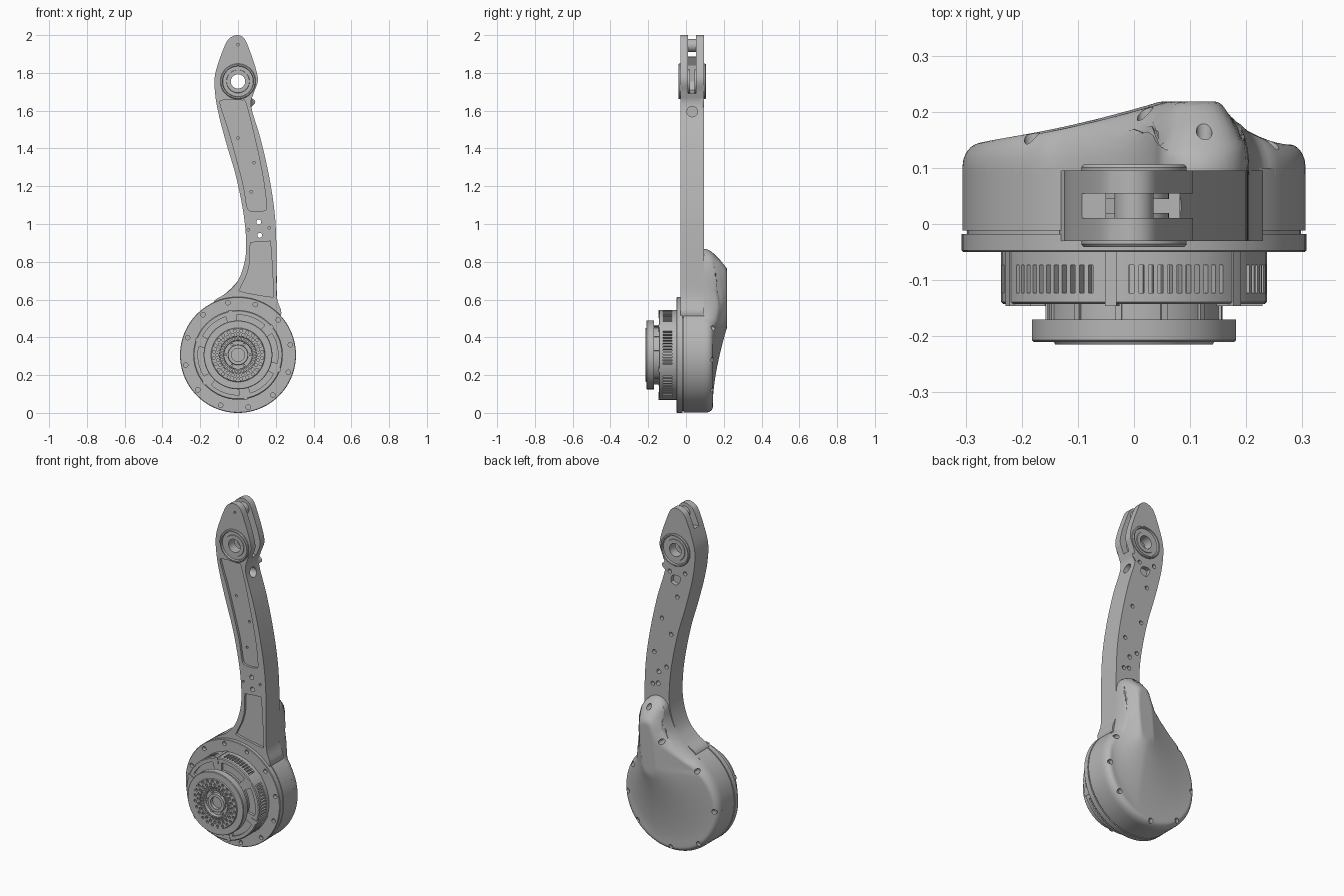
import bpy, bmesh
from math import sin, cos, pi, radians, sqrt
from mathutils import Vector

if "Cube" in bpy.data.objects:
    bpy.data.objects.remove(bpy.data.objects["Cube"])

grey = bpy.data.materials.new("grey_metal")
grey.use_nodes = True
grey.diffuse_color = (0.47, 0.47, 0.47, 1)
grey.node_tree.nodes["Principled BSDF"].inputs["Base Color"].default_value = grey.diffuse_color
parts = []
HUB = (0, 0.307)      # wheel axis (x, z)
PIVOT = (0, 1.755)    # upper bearing axis


def finish(name, bm, cutter=False):
    bmesh.ops.remove_doubles(bm, verts=bm.verts, dist=1e-5)
    bmesh.ops.recalc_face_normals(bm, faces=bm.faces)
    mesh = bpy.data.meshes.new(name)
    bm.to_mesh(mesh)
    bm.free()
    ob = bpy.data.objects.new(name, mesh)
    bpy.context.collection.objects.link(ob)
    if cutter:
        ob.hide_render = True
    else:
        mesh.materials.append(grey)
        parts.append(ob)
    return ob


def add_prism(bm, outline, y0, y1):
    a = [bm.verts.new((x, y0, z)) for x, z in outline]
    b = [bm.verts.new((x, y1, z)) for x, z in outline]
    bm.faces.new(a)
    bm.faces.new(b[::-1])
    for i in range(len(a)):
        j = (i + 1) % len(a)
        bm.faces.new((a[i], b[i], b[j], a[j]))


def prisms(name, items, cutter=False):
    bm = bmesh.new()
    for outline, y0, y1 in items:
        add_prism(bm, outline, y0, y1)
    return finish(name, bm, cutter)


def disc(x, z, r, n=20):
    return [(x + r * cos(2 * pi * i / n), z + r * sin(2 * pi * i / n)) for i in range(n)]


def polar(r, deg, c=HUB):
    return c[0] + r * cos(radians(deg)), c[1] + r * sin(radians(deg))


def arc(r0, r1, mid, width, n=1):
    angs = [mid - width / 2 + width * i / n for i in range(n + 1)]
    return [polar(r0, a) for a in angs] + [polar(r1, a) for a in reversed(angs)]


def smooth(pts, steps=5):
    out, n = [], len(pts)
    for i in range(n):
        p0, p1, p2, p3 = (Vector(pts[(i + k) % n]) for k in (-1, 0, 1, 2))
        for s in range(steps):
            t = s / steps
            q = 2 * p1 + (p2 - p0) * t + (2 * p0 - 5 * p1 + 4 * p2 - p3) * t**2 + (3 * p1 - p0 - 3 * p2 + p3) * t**3
            out.append(tuple(q / 2))
    return out


def lathe(name, profile, c=HUB, n=96):
    bm = bmesh.new()
    rings = [[bm.verts.new((c[0] + r * cos(2 * pi * i / n), y, c[1] + r * sin(2 * pi * i / n)))
              for i in range(n)] for r, y in profile]
    for k in range(len(rings)):
        a, b = rings[k], rings[(k + 1) % len(rings)]
        if profile[k][0] == 0 and profile[(k + 1) % len(rings)][0] == 0:
            continue
        for i in range(n):
            j = (i + 1) % n
            bm.faces.new((a[i], a[j], b[j], b[i]))
    bmesh.ops.dissolve_degenerate(bm, dist=1e-6, edges=bm.edges)
    return finish(name, bm)


def carve(ob, cutter):
    mod = ob.modifiers.new("cut", 'BOOLEAN')
    mod.operation, mod.solver, mod.object = 'DIFFERENCE', 'EXACT', cutter
    dg = bpy.context.evaluated_depsgraph_get()
    mesh = bpy.data.meshes.new_from_object(ob.evaluated_get(dg))
    ob.modifiers.clear()
    ob.data = mesh
    bpy.data.objects.remove(cutter)


# Arm with rounded back edges
arm_line = smooth([(0, 2), (0.035, 1.98), (0.065, 1.91), (0.095, 1.82), (0.105, 1.755), (0.082, 1.69),
                   (0.07, 1.62), (0.12, 1.45), (0.165, 1.25), (0.195, 1.05), (0.204, 0.85), (0.205, 0.62),
                   (0.225, 0.51), (0.1, 0.4), (-0.1, 0.5), (-0.13, 0.585), (-0.06, 0.635), (0, 0.7),
                   (0.035, 0.8), (0.043, 0.9), (0.03, 1.05), (-0.01, 1.25), (-0.06, 1.42), (-0.1, 1.57),
                   (-0.12, 1.68), (-0.123, 1.78), (-0.095, 1.88), (-0.06, 1.965), (-0.035, 1.99)])
bm = bmesh.new()
add_prism(bm, arm_line, -0.03, 0.095)
back = [e for e in bm.edges if all(v.co.y > 0.09 and 0.85 < v.co.z < 1.67 for v in e.verts)]
bmesh.ops.bevel(bm, geom=back, offset=0.022, segments=4, profile=0.5, affect='EDGES')
arm = finish("arm", bm)

# Fork slot, bearing bore and front pockets
slot = [(-0.3, 2.1), (0.3, 2.1), (0.3, 1.69), (0, 1.69), (-0.06, 1.71), (-0.085, 1.755),
        (-0.08, 1.84), (-0.05, 1.885), (-0.3, 1.9)]
carve(arm, prisms("slot_cutter", [(slot, 0.011, 0.054)], True))
carve(arm, prisms("bore_cutter", [(disc(*PIVOT, 0.061, 48), -0.2, 0.2)], True))
upper = smooth([(-0.08, 1.655), (0.02, 1.655), (0.043, 1.635), (0.09, 1.45), (0.132, 1.25), (0.15, 1.1),
                (0.135, 1.07), (0.065, 1.07), (0.046, 1.1), (0.025, 1.22), (-0.045, 1.48), (-0.093, 1.63)], 4)
lower = smooth([(0.075, 0.902), (0.16, 0.908), (0.172, 0.895), (0.182, 0.75), (0.186, 0.63), (0.17, 0.615),
                (0.02, 0.642), (0.012, 0.66), (0.045, 0.73), (0.062, 0.8), (0.065, 0.89)], 4)
carve(arm, prisms("pocket_cutter", [(upper, -0.1, -0.016), (lower, -0.1, -0.016)], True))

# Holes through the arm, and blind screw holes front and back
holes = [(disc(x, z, 0.013), -0.2, 0.2) for x, z in ((0.11, 1.01), (0.115, 0.94))]
holes += [(disc(x, z, 0.007, 12), -0.2, 0) for x, z in
          ((0.055, 0.97), (0.165, 0.98), (0, 1.455), (0.085, 1.325), (0.07, 1.17), (0, 1.95))]
holes += [(disc(x, z, 0.012, 14), 0.075, 0.2) for x, z in
          ((0.06, 1.05), (0.15, 0.93), (0.14, 1.12), (0.03, 1.25), (0.09, 1.33), (-0.01, 1.48),
           (0.04, 1.62), (-0.06, 1.63))]
holes.append((smooth([(-0.03, 1.6), (0.02, 1.6), (0.03, 1.56), (-0.01, 1.55)], 4), 0.07, 0.2))
carve(arm, prisms("hole_cutter", holes, True))

# Cable hole in the arm's side
bm = bmesh.new()
add_prism(bm, disc(0, 0, 0.028), 0, 0.2)
for v in bm.verts:
    v.co = (v.co.y + 0.035, v.co.x + 0.033, v.co.z + 1.595)
carve(arm, finish("side_hole_cutter", bm, True))

# Pivot bearings on both fork plates, and the cross pin
ring = [(0.038, -0.034), (0.06, -0.034), (0.062, -0.028), (0.08, -0.028), (0.083, -0.041), (0.09, -0.041),
        (0.094, -0.036), (0.094, -0.02), (0.062, -0.02), (0.062, 0.02), (0.038, 0.02)]
lathe("front_bearing", ring, PIVOT, 64)
lathe("back_bearing", [(r, 0.065 - y) for r, y in ring], PIVOT, 64)
lathe("fork_pin", [(0, 0.005), (0.035, 0.005), (0.035, 0.06), (0, 0.06)], (0, 1.945), 40)

# Round housing with flange, groove and bolt holes
housing = lathe("housing", [(0, -0.05), (0.304, -0.05), (0.307, -0.047), (0.307, -0.018), (0.298, -0.018),
                            (0.298, -0.012), (0.306, -0.012), (0.306, 0.1), (0, 0.1)])
carve(housing, prisms("bolt_cutter", [(disc(*polar(0.282, 11 + 30 * k), 0.012), -0.1, -0.03)
                                      for k in range(12)], True))

# Back cover: rim rounded over, rising to a ridge behind the arm
neck = [(-0.06, 0.637), (0, 0.7), (0.035, 0.77), (0.05, 0.83), (0.08, 0.86), (0.12, 0.868),
        (0.165, 0.85), (0.195, 0.81), (0.205, 0.74), (0.206, 0.62)]
rim = smooth(neck + [polar(0.306, 43 - 8 * k) for k in range(37)], 3)
top, foot = Vector((0.11, 0.72)), Vector((0.09, 0.5))


def cover_y(p, edge):
    t = max(0, min(1, (p - foot).dot(top - foot) / (top - foot).length_squared))
    away = p - foot.lerp(top, t)
    d = away.length
    reach = 0.4 - 0.27 * max(0, away.x, away.y) / max(d, 1e-6)
    y = 0.142 + 0.076 * (1 - max(0, min(1, (d - 0.045) / reach))) ** 1.6
    width = 0.03 + 0.035 * max(0, min(1, (p.y - 0.56) / 0.1))
    k = 1 - min(edge / width, 1)
    return 0.1 + (y - 0.1) * sqrt(max(0, 1 - k * k))


bm = bmesh.new()
rim_v = [Vector(p) for p in rim]
center = Vector(HUB)
base = [bm.verts.new((p.x, 0.088, p.y)) for p in rim_v]
bm.faces.new(base)
prev = base
for s in range(31):
    t = 1 - (s / 30) ** 1.5
    row = []
    for p in rim_v:
        q = center.lerp(p, t)
        edge = 0 if s == 0 else min((q - o).length for o in rim_v)
        row.append(bm.verts.new((q.x, cover_y(q, edge), q.y)))
    for i in range(len(row)):
        j = (i + 1) % len(row)
        bm.faces.new((prev[i], prev[j], row[j], row[i]))
    prev = row
cover = finish("back_cover", bm)
screws = [(0.125, 0.825), (0.02, 0.66)] + [polar(0.282, a) for a in (30, 130, 180, 230, 270, 320, 355)]
carve(cover, prisms("screw_cutter", [(disc(x, z, 0.014), 0.118, 0.3) for x, z in screws], True))

# Motor drum with vent slots in six groups, ribs between them
drum = lathe("motor_drum", [(0, -0.143), (0.232, -0.143), (0.237, -0.139), (0.237, -0.045), (0, -0.045)])
vents = [(arc(0.218, 0.26, 70 + 60 * g + 4.2 * (i - 5), 2.2), -0.123, -0.073)
         for g in range(6) for i in range(11)]
carve(drum, prisms("vent_cutter", vents, True))
carve(drum, prisms("window_cutter", [(arc(0.165, 0.212, 70 + 60 * g, 44, 10), -0.2, -0.13)
                                     for g in range(6)], True))
prisms("drum_ribs", [(arc(0.2, 0.24, 100 + 60 * g, 5, 3), -0.146, -0.045) for g in range(6)])

# Output neck and disc with bolt circles and a stepped centre
lathe("output_neck", [(0, -0.172), (0.154, -0.172), (0.154, -0.14), (0, -0.14)])
prisms("neck_ribs", [(arc(0.14, 0.159, 10 + 30 * k, 4), -0.172, -0.14) for k in range(12)])
output = lathe("output_disc", [(0, -0.185), (0.035, -0.185), (0.035, -0.205), (0.052, -0.205), (0.054, -0.19),
                               (0.074, -0.19), (0.076, -0.211), (0.082, -0.211), (0.082, -0.2), (0.096, -0.2),
                               (0.098, -0.215), (0.14, -0.215), (0.143, -0.21), (0.179, -0.21), (0.182, -0.207),
                               (0.182, -0.17), (0, -0.17)])
bolts = [(disc(*polar(r, 15 * k + a), 0.008, 10), -0.3, -0.203)
         for r, a in ((0.11, 0), (0.129, 7.5)) for k in range(24)]
carve(output, prisms("output_cutter", bolts, True))
prisms("output_teeth", [(arc(0.08, 0.098, 10 * k, 5), -0.21, -0.195) for k in range(36)])
prisms("centre_bolts", [(disc(*polar(0.064, 60 * k), 0.008, 6), -0.2, -0.185) for k in range(6)])

# Smooth shading with sharp edges kept
bpy.ops.object.select_all(action='DESELECT')
for ob in parts:
    ob.select_set(True)
bpy.context.view_layer.objects.active = parts[0]
bpy.ops.object.shade_smooth_by_angle(angle=radians(30))
